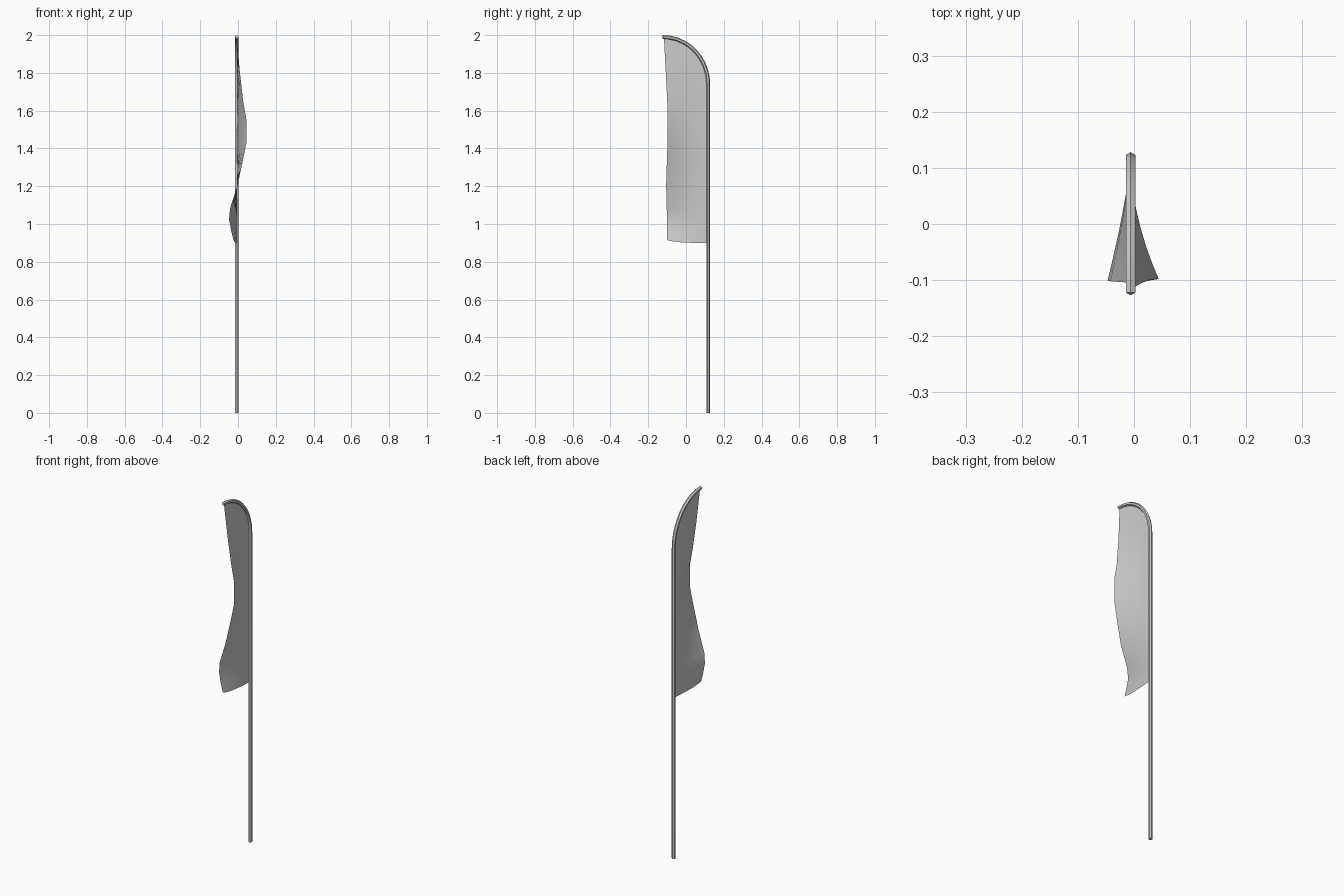
import bpy, bmesh
from math import sin, cos, pi, sqrt
from mathutils import Vector

if "Cube" in bpy.data.objects:
    bpy.data.objects.remove(bpy.data.objects["Cube"])

X0, POLE_Y, R = -0.006, 0.118, 0.010
ARC_Y, ARC_Z, A, B = -0.122, 1.74, 0.240, 0.25


def make_object(name, bm):
    mesh = bpy.data.meshes.new(name)
    bm.to_mesh(mesh)
    bm.free()
    ob = bpy.data.objects.new(name, mesh)
    bpy.context.collection.objects.link(ob)
    bpy.ops.object.select_all(action='DESELECT')
    ob.select_set(True)
    bpy.context.view_layer.objects.active = ob
    bpy.ops.object.shade_smooth_by_angle(angle=0.9)
    return ob


# Bent pole: hexagon swept up and along a quarter ellipse
N, SIDES = 10, 6
path = [(POLE_Y, 0.0, 0.0)]
for i in range(N + 1):
    a = pi / 2 * i / N
    path.append((ARC_Y + A * cos(a), ARC_Z + B * sin(a), a))
bm = bmesh.new()
rings = []
for y, z, a in path:
    n = Vector((0, cos(a) / A, sin(a) / B)).normalized()
    ring = []
    for k in range(SIDES):
        t = 2 * pi * k / SIDES
        ring.append(bm.verts.new(Vector((X0, y, z)) + n * (R * cos(t)) + Vector((R * sin(t), 0, 0))))
    rings.append(ring)
for r0, r1 in zip(rings, rings[1:]):
    for k in range(SIDES):
        j = (k + 1) % SIDES
        bm.faces.new((r0[k], r0[j], r1[j], r1[k]))
bm.faces.new(rings[0])
# slightly pointed end cap
tip = bm.verts.new((X0, -0.127, ARC_Z + B))
for k in range(SIDES):
    bm.faces.new((rings[-1][k], rings[-1][(k + 1) % SIDES], tip))
bmesh.ops.recalc_face_normals(bm, faces=bm.faces)
make_object("bent_pole", bm)

# Waving cloth: rows give height, free-edge y and sideways swing
rows = [(0.90, -0.100, -0.018), (0.95, -0.101, -0.030), (1.01, -0.101, -0.041),
        (1.07, -0.102, -0.036), (1.19, -0.105, 0.002), (1.30, -0.102, 0.026),
        (1.42, -0.098, 0.050), (1.55, -0.098, 0.050), (1.64, -0.099, 0.034),
        (1.80, -0.107, 0.016), (1.99, -0.117, 0.0)]
cols = [0, 0.02, 0.07, 0.15, 0.27, 0.42, 0.58, 0.74, 0.88, 1]
bm = bmesh.new()
grid = []
for z, edge_y, swing in rows:
    t = (z - 0.90) / 1.09
    line = []
    for u in cols:
        y = POLE_Y + (edge_y - POLE_Y) * u
        q = min(1, max(0, (y - ARC_Y) / A))
        top = ARC_Z + B * sqrt(1 - q * q)
        power = 1.9 if swing > 0 else 1.3
        zz = 0.90 + t * (top - 0.90) + 0.015 * u ** 4 * (1 - t)
        line.append(bm.verts.new((X0 + swing * u ** power, y, zz)))
    grid.append(line)
for l0, l1 in zip(grid, grid[1:]):
    for i in range(len(cols) - 1):
        bm.faces.new((l0[i], l0[i + 1], l1[i + 1], l1[i]))
make_object("flag_cloth", bm)
